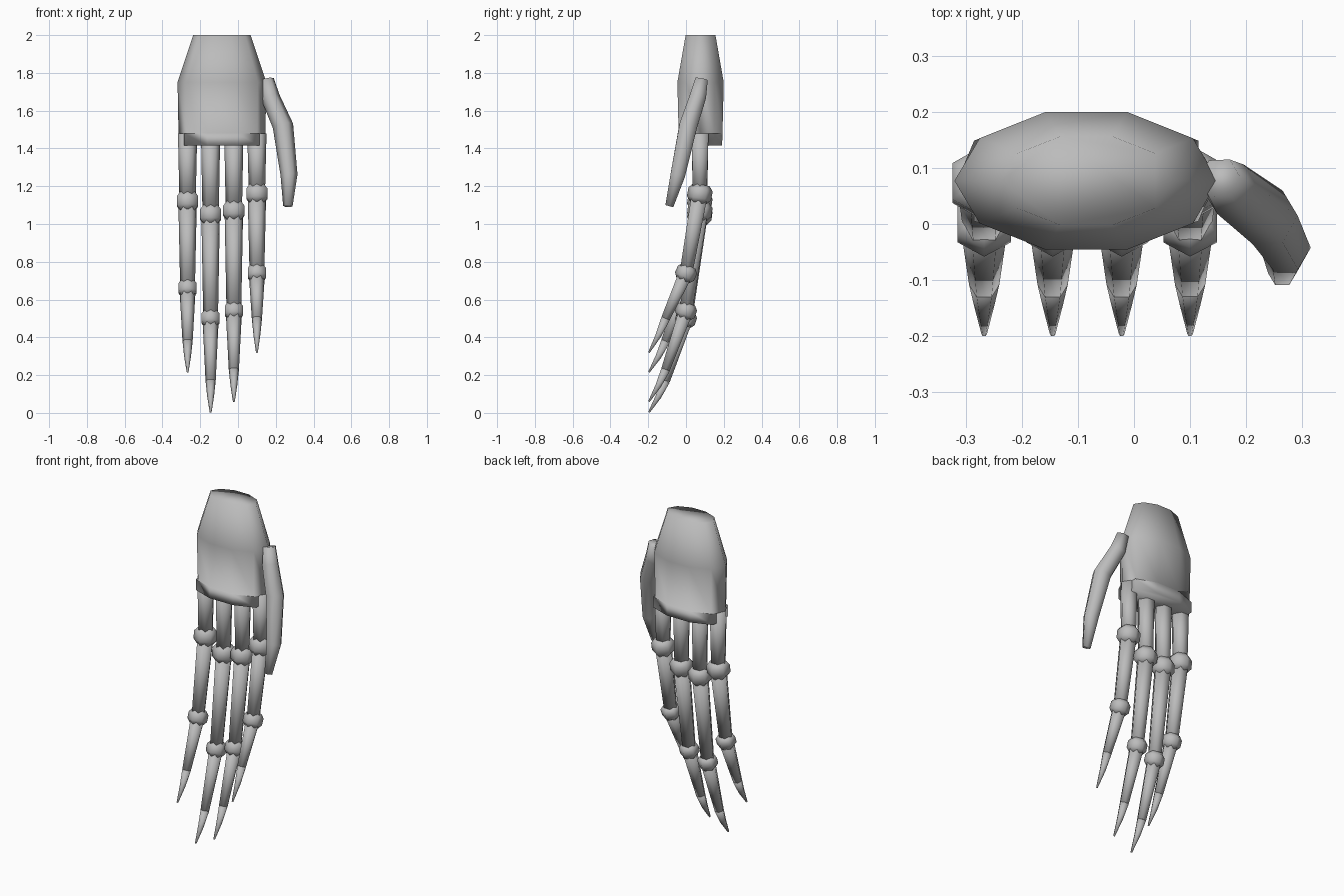
import bpy, bmesh, math
from mathutils import Vector

if "Cube" in bpy.data.objects:
    bpy.data.objects.remove(bpy.data.objects["Cube"])

grey = bpy.data.materials.new("plain_grey")
grey.diffuse_color = (0.5, 0.5, 0.5, 1)
grey.use_nodes = True
grey.node_tree.nodes["Principled BSDF"].inputs["Base Color"].default_value = grey.diffuse_color


def skin(name, rings):
    """Join equal-length vertex rings into a closed, smooth-shaded object."""
    bm = bmesh.new()
    loops = [[bm.verts.new(p) for p in ring] for ring in rings]
    n = len(loops[0])
    for a, b in zip(loops, loops[1:]):
        for i in range(n):
            j = (i + 1) % n
            bm.faces.new((a[i], a[j], b[j], b[i]))
    bm.faces.new(loops[0])
    bm.faces.new(loops[-1])
    bmesh.ops.remove_doubles(bm, verts=bm.verts, dist=0.0005)
    bmesh.ops.recalc_face_normals(bm, faces=bm.faces)
    for f in bm.faces:
        f.smooth = True
    mesh = bpy.data.meshes.new(name)
    bm.to_mesh(mesh)
    bm.free()
    mesh.materials.append(grey)
    obj = bpy.data.objects.new(name, mesh)
    bpy.context.collection.objects.link(obj)
    return obj


def tube(name, points, radii, sides=6, turn=0.0):
    """Sweep a polygon along points, each ring square to the path."""
    pts = [Vector(p) for p in points]
    rings = []
    for k, (p, r) in enumerate(zip(pts, radii)):
        d = (pts[min(k + 1, len(pts) - 1)] - pts[max(k - 1, 0)]).normalized()
        u = (Vector((1, 0, 0)) - d * d.x).normalized()
        v = d.cross(u)
        rings.append([p + r * (u * math.cos(a) + v * math.sin(a))
                      for a in (turn + i * math.tau / sides for i in range(sides))])
    return skin(name, rings)


def palm_ring(z, rx, ry, step=False):
    ring = []
    for i in range(10):
        a = i * math.tau / 10
        c = math.cos(a)
        if step:  # the side edges are cut back above the outer fingers
            c = max(-0.84, min(0.84, c * 1.05))
        ring.append((-0.085 + rx * c, 0.077 + ry * math.sin(a), z))
    return ring


# palm
skin("palm", [palm_ring(2.0, 0.152, 0.083), palm_ring(1.75, 0.235, 0.129),
              palm_ring(1.48, 0.23, 0.122), palm_ring(1.48, 0.238, 0.122, True),
              palm_ring(1.415, 0.238, 0.12, True)])

# knuckle profile: offset along the finger, radius, both relative to its size
BARREL = [(-0.75, 0.68), (-0.35, 1.0), (0.35, 1.0), (0.75, 0.68)]


def knuckle(name, centre, axis, size):
    axis = axis.normalized()
    tube(name, [centre + axis * size * o for o, r in BARREL],
         [size * r for o, r in BARREL], turn=math.pi / 6)


# fingers: x, heights of first knuckle, second knuckle, claw base and tip
FINGERS = [("outer", -0.267, 1.12, 0.66, 0.38, 0.216),
           ("third", -0.145, 1.05, 0.50, 0.17, 0.003),
           ("middle", -0.022, 1.07, 0.54, 0.23, 0.06),
           ("inner", 0.10, 1.16, 0.74, 0.50, 0.32)]
for label, x, z1, z2, z3, z4 in FINGERS:
    root, k1 = Vector((x, 0.075, 1.48)), Vector((x, 0.073, z1))
    k2, base = Vector((x, 0.0, z2)), Vector((x, -0.108, z3))
    tip = Vector((x, -0.196, z4))
    tube(label + "_finger_base", [root, k1], [0.051, 0.043])
    knuckle(label + "_first_knuckle", k1, k2 - k1, 0.065)
    tube(label + "_finger_middle", [k1, k2], [0.049, 0.039])
    knuckle(label + "_second_knuckle", k2, base - k2, 0.055)
    tube(label + "_finger_end", [k2, base], [0.043, 0.027])
    tube(label + "_claw", [base, base.lerp(tip, 0.5) + Vector((0, 0.006, 0)), tip],
         [0.027, 0.018, 0.005])

# thumb
tube("thumb", [(0.152, 0.082, 1.765), (0.172, 0.062, 1.67), (0.238, 0.012, 1.52),
               (0.27, -0.043, 1.26), (0.264, -0.088, 1.095)],
     [0.038, 0.05, 0.055, 0.045, 0.025], sides=6)
